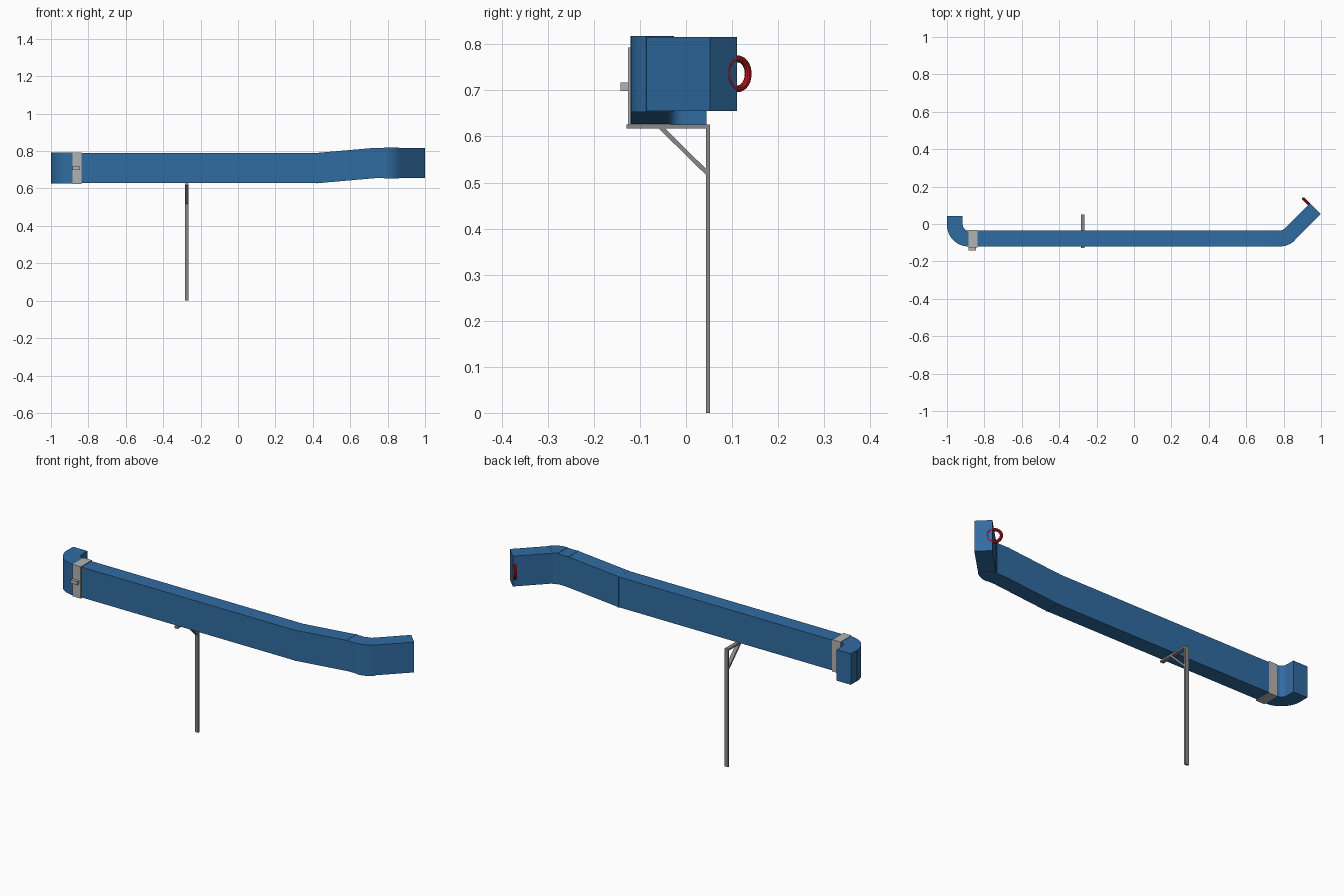
import bpy, bmesh, math
from mathutils import Vector, Matrix

if "Cube" in bpy.data.objects:
    bpy.data.objects.remove(bpy.data.objects["Cube"])


def material(name, color):
    m = bpy.data.materials.new(name)
    m.diffuse_color = color
    m.use_nodes = True
    m.node_tree.nodes["Principled BSDF"].inputs["Base Color"].default_value = m.diffuse_color
    return m


BLUE = material("duct_blue", (0.03, 0.15, 0.36, 1))
RED = material("ring_red", (0.5, 0.01, 0.015, 1))
LIGHT = material("clamp_grey", (0.45, 0.45, 0.45, 1))
GREY = material("steel_grey", (0.25, 0.25, 0.25, 1))


def prism(name, pts, direction, mat, smooth=False):
    """Closed prism: a 3D polygon swept along a vector."""
    bm = bmesh.new()
    face = bm.faces.new([bm.verts.new(p) for p in pts])
    ext = bmesh.ops.extrude_face_region(bm, geom=[face])
    moved = [v for v in ext["geom"] if isinstance(v, bmesh.types.BMVert)]
    bmesh.ops.translate(bm, verts=moved, vec=Vector(direction))
    bmesh.ops.recalc_face_normals(bm, faces=bm.faces)
    me = bpy.data.meshes.new(name)
    bm.to_mesh(me)
    bm.free()
    ob = bpy.data.objects.new(name, me)
    bpy.context.collection.objects.link(ob)
    me.materials.append(mat)
    if smooth:
        bpy.ops.object.select_all(action="DESELECT")
        ob.select_set(True)
        bpy.context.view_layer.objects.active = ob
        bpy.ops.object.shade_smooth_by_angle(angle=math.radians(30))
    return ob


def plan(name, pts, z0, z1, mat=BLUE, smooth=False):
    return prism(name, [(x, y, z0) for x, y in pts], (0, 0, z1 - z0), mat, smooth)


def side(name, pts, x0, x1, mat):
    return prism(name, [(x0, y, z) for y, z in pts], (x1 - x0, 0, 0), mat)


def box(name, x0, x1, y0, y1, z0, z1, mat):
    return plan(name, [(x0, y0), (x1, y0), (x1, y1), (x0, y1)], z0, z1, mat)


def elbow(name, cx, cy, a0, a1, r0, r1, z0, z1, n):
    def arc(r, s, e):
        angs = [math.radians(s + (e - s) * i / n) for i in range(n + 1)]
        return [(cx + r * math.cos(a), cy + r * math.sin(a)) for a in angs]
    return plan(name, arc(r1, a0, a1) + arc(r0, a1, a0), z0, z1, BLUE, True)


Y0, Y1 = -0.119, -0.036          # duct sides
CY, RI, RO = -0.005, 0.031, 0.114  # elbow centre line and radii
ZL, ZH = (0.628, 0.789), (0.655, 0.816)  # low and raised duct heights
G = 0.002                        # overlap lip

# left outlet and elbow
box("left_outlet", -0.999, -0.916, CY, 0.044, ZL[0] - G, ZL[1] + G, BLUE)
elbow("left_elbow", -0.885, CY, 180, 270, RI - G / 2, RO + G / 2, ZL[0] - G, ZL[1] + G, 16)

# main straight run
prism("main_duct", [(-0.885, Y0, ZL[0]), (0.425, Y0, ZL[0]), (0.41, Y0, ZL[1]),
                    (-0.885, Y0, ZL[1])], (0, Y1 - Y0, 0), BLUE)
# rising section and short level run
prism("rising_duct", [(0.425, Y0, ZL[0]), (0.733, Y0, ZH[0]), (0.718, Y0, ZH[1]),
                      (0.41, Y0, ZL[1])], (0, Y1 - Y0, 0), BLUE)
prism("upper_duct", [(0.733, Y0, ZH[0]), (0.785, Y0, ZH[0]), (0.785, Y0, ZH[1]),
                     (0.718, Y0, ZH[1])], (0, Y1 - Y0, 0), BLUE)
# thin joint lips
for i, (x, z) in enumerate([(0.422, ZL), (0.718, ZH)]):
    box(f"joint_lip_{i + 1}", x - 0.003, x + 0.003, Y0 - G, Y1 + G, z[0] - 0.001, z[1] + 0.001, BLUE)

# right 45 degree elbow and outlet
CX, S = 0.78, math.sqrt(0.5)
elbow("right_elbow", CX, CY, 270, 315, RI - G / 2, RO + G / 2, ZH[0] - G, ZH[1] + G, 10)
inner, outer = [(CX + r * S, CY - r * S) for r in (RI, RO)]
L = 0.195 * S
plan("right_outlet", [inner, outer, (outer[0] + L, outer[1] + L),
                      (inner[0] + L, inner[1] + L)], *ZH)

# red ring standing out of the outlet's inner wall
bpy.ops.mesh.primitive_torus_add(major_radius=0.0325, minor_radius=0.0075,
                                 major_segments=40, minor_segments=10)
ring = bpy.context.object
ring.name = "pull_ring"
ring.data.transform(Matrix.Translation((0.929, 0.112, 0.736))
                    @ Vector((S, S, 0)).to_track_quat("Z", "Y").to_matrix().to_4x4())
ring.data.materials.append(RED)
bpy.ops.object.shade_smooth_by_angle()

# clamp band and latch
box("clamp_band", -0.884, -0.836, -0.126, -0.033, 0.624, 0.793, LIGHT)
box("clamp_latch", -0.886, -0.846, -0.142, -0.125, 0.699, 0.717, LIGHT)

# support stand: post, arm and diagonal brace
PX0, PX1 = -0.284, -0.264
box("stand_post", PX0, PX1, 0.043, 0.052, 0, 0.626, GREY)
box("stand_arm", PX0, PX1, -0.129, 0.05, 0.617, 0.626, GREY)
side("stand_brace", [(-0.060, 0.618), (-0.046, 0.618), (0.044, 0.529), (0.044, 0.516)],
     PX0, PX1, GREY)
